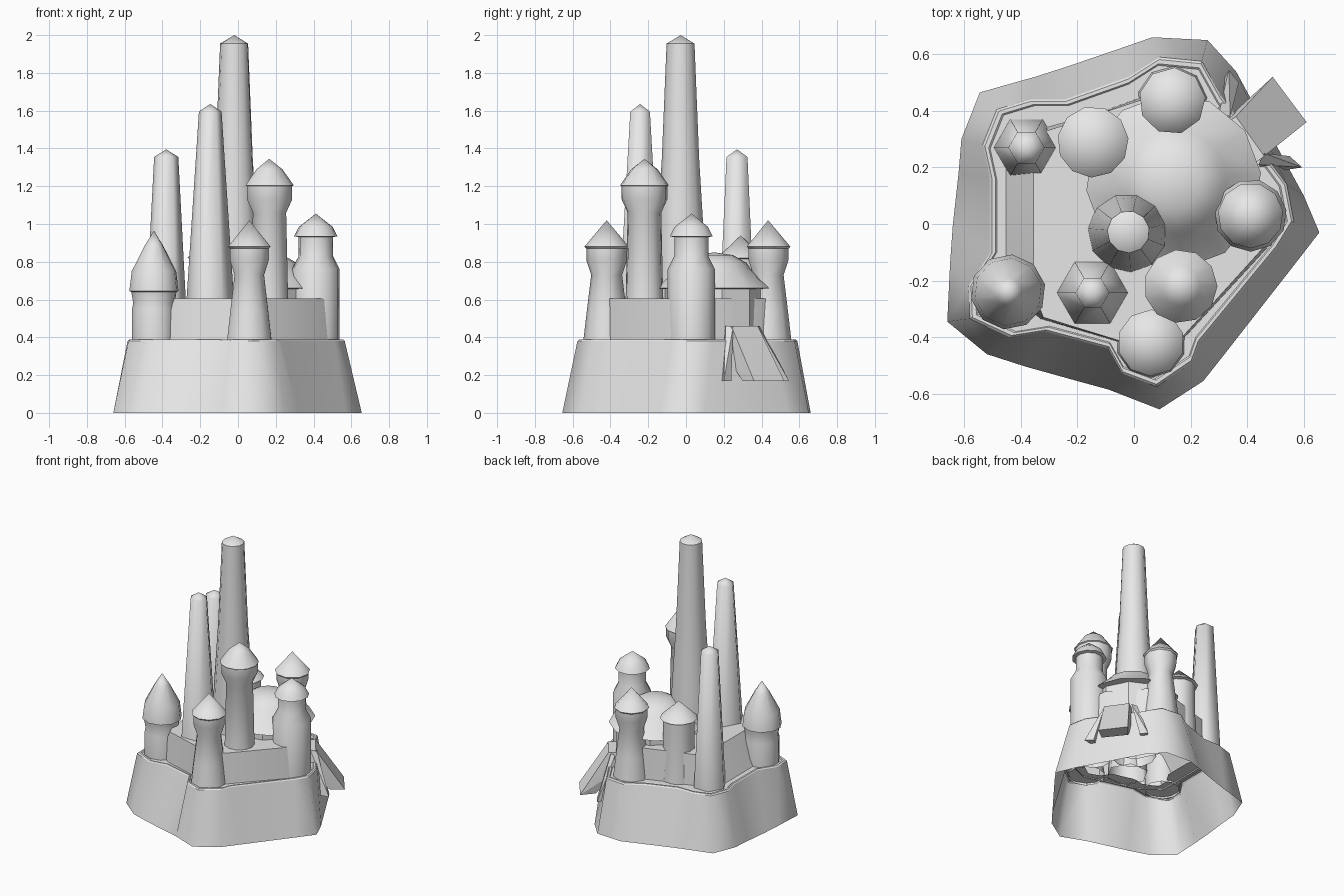
import bpy
import bmesh
from math import cos, sin, pi, radians
from mathutils import Vector

cube = bpy.data.objects.get("Cube")
if cube:
    bpy.data.objects.remove(cube, do_unlink=True)

stone = bpy.data.materials.new("pale_grey_stone")
stone.use_nodes = True
grey = (0.8, 0.8, 0.8, 1)
stone.diffuse_color = grey
stone.node_tree.nodes["Principled BSDF"].inputs["Base Color"].default_value = grey


def finish(name, bm, sharp_angle=35):
    """Turn a bmesh into a shaded, coloured object."""
    bmesh.ops.recalc_face_normals(bm, faces=bm.faces)
    mesh = bpy.data.meshes.new(name)
    bm.to_mesh(mesh)
    bm.free()
    mesh.materials.append(stone)
    part = bpy.data.objects.new(name, mesh)
    bpy.context.collection.objects.link(part)
    bpy.ops.object.select_all(action="DESELECT")
    part.select_set(True)
    bpy.context.view_layer.objects.active = part
    bpy.ops.object.shade_smooth_by_angle(angle=radians(sharp_angle))
    return part


def loft(name, rings, cap_top=False, sharp_angle=35):
    """Skin equal-sized rings of points, open at the bottom."""
    bm = bmesh.new()
    loops = [[bm.verts.new(p) for p in ring] for ring in rings]
    count = len(loops[0])
    for low, high in zip(loops, loops[1:]):
        for i in range(count):
            j = (i + 1) % count
            bm.faces.new((low[i], low[j], high[j], high[i]))
    if cap_top:
        bm.faces.new(loops[-1])
    return finish(name, bm, sharp_angle)


def turned(name, centre, profile, sides, peak, turn=0.0, sharp_angle=42):
    """Turn a (radius, height) profile and close it with a pointed tip."""
    bm = bmesh.new()
    x, y = centre
    loops = []
    for radius, z in profile:
        loops.append([bm.verts.new((x + radius * cos(turn + 2 * pi * i / sides),
                                    y + radius * sin(turn + 2 * pi * i / sides), z))
                      for i in range(sides)])
    tip = bm.verts.new((x, y, peak))
    for i in range(sides):
        j = (i + 1) % sides
        for low, high in zip(loops, loops[1:]):
            bm.faces.new((low[i], low[j], high[j], high[i]))
        bm.faces.new((loops[-1][i], loops[-1][j], tip))
    return finish(name, bm, sharp_angle)


def solid(name, points):
    """Convex solid around a few corner points."""
    bm = bmesh.new()
    verts = [bm.verts.new(p) for p in points]
    bmesh.ops.convex_hull(bm, input=verts)
    bmesh.ops.dissolve_limit(bm, angle_limit=0.02, verts=bm.verts, edges=bm.edges)
    return finish(name, bm, 10)


def at_height(points, z, inset=0.0):
    return [Vector((x * (1 - inset), y * (1 - inset), z)) for x, y in points]


# Rock base: rim outline and matching foot outline
rim = [(.09, .59), (.24, .575), (.31, .45), (.54, .14), (.565, .01), (.51, -.08),
       (.23, -.42), (.205, -.49), (.08, -.575), (-.04, -.53), (-.09, -.44),
       (-.315, -.38), (-.44, -.4), (-.58, -.335), (-.585, -.22), (-.51, -.105),
       (-.51, .165), (-.535, .28), (-.485, .405), (-.37, .44), (-.245, .44), (-.02, .52)]
foot = [(.065, .66), (.26, .65), (.36, .54), (.6, .1), (.655, -.03), (.57, -.14),
        (.32, -.46), (.245, -.555), (.09, -.655), (-.09, -.585), (-.2, -.555),
        (-.38, -.505), (-.52, -.46), (-.66, -.345), (-.65, -.14), (-.64, 0),
        (-.62, .18), (-.61, .3), (-.545, .465), (-.35, .52), (-.24, .555), (-.05, .62)]
loft("rock_base", [at_height(foot, 0), at_height(rim, .38)], sharp_angle=80)
loft("base_rim", [at_height(rim, .38), at_height(rim, .388, .015),
                  at_height(rim, .388, .04), at_height(rim, .383, .05),
                  at_height(rim, .383, .3)], sharp_angle=20)

# Inner terrace, its west wall leaning inwards
wall_foot = [(-.455, .27), (-.455, -.24), (-.33, -.335), (-.06, -.415), (.06, -.45),
             (.18, -.4), (.475, -.08), (.43, .2), (.2, .46), (.06, .46), (-.15, .385),
             (-.39, .32)]
wall_top = [(-.355, .27), (-.355, -.24), (-.32, -.33), (-.06, -.41), (.06, -.44),
            (.175, -.395), (.465, -.075), (.42, .2), (.2, .45), (.06, .45), (-.15, .38),
            (-.37, .31)]
loft("terrace", [at_height(wall_foot, .375), at_height(wall_top, .605)], True, 35)

# Tall tapering spires
turned("great_spire", (-.02, -.028),
       [(.15, .38), (.142, .62), (.125, .95), (.1, 1.35), (.075, 1.955)], 11, 2.0, .2)
turned("front_spire", (-.147, -.243), [(.14, .38), (.06, 1.595)], 6, 1.635, 0, 65)
turned("west_spire", (-.38, .27), [(.115, .38), (.064, 1.355)], 6, 1.395, 0, 65)

# Twin flared towers at the front and back
flared = [(.125, .37), (.105, .54), (.082, .73), (.108, .81), (.108, .87), (.118, .88)]
turned("front_tower", (.06, -.42), flared, 10, 1.02, .3)
turned("back_tower", (.135, .435), flared, 9, 1.02, .1)

# East tower with a stepped neck
turned("east_tower", (.412, .03),
       [(.128, .37), (.128, .76), (.092, .83), (.092, .93), (.116, .935), (.09, .985)],
       11, 1.055, .15)

# Tall bulb-headed tower
turned("bulb_tower", (.165, -.22),
       [(.115, .37), (.1, .62), (.09, 1.06), (.122, 1.13), (.122, 1.2), (.13, 1.205),
        (.07, 1.29)], 11, 1.345)

# Squat corner tower with a tall cap
turned("corner_tower", (-.445, -.24),
       [(.118, .37), (.118, .55), (.112, .58), (.122, .64), (.133, .645), (.12, .75),
        (.05, .885)], 10, .965, .2)

# Rear turret, half sunk in the terrace wall
turned("rear_turret", (-.145, .29),
       [(.12, .38), (.105, .62), (.105, .815), (.126, .82)], 11, .94, .1)

# Domed hall: faceted drum, skirt roof and low dome
turned("hall_drum", (.14, .15), [(.265, .37), (.265, .66)], 10, .67, .15, 20)
turned("hall_roof", (.14, .15),
       [(.25, .655), (.31, .66), (.19, .765), (.17, .795), (.1, .835)], 12, .85, .1)

# Steep entrance ramp with two slim side wings
solid("entrance_ramp", [(.36, .38, .46), (.46, .24, .46), (.25, .3, .46), (.36, .16, .46),
                        (.25, .3, .38), (.36, .16, .38),
                        (.49, .52, .17), (.61, .36, .17), (.42, .44, .17), (.53, .3, .17)])
solid("left_ramp_wing", [(.3, .39, .46), (.34, .38, .46), (.335, .545, .17),
                         (.37, .5, .17), (.27, .42, .17)])
solid("right_ramp_wing", [(.46, .25, .46), (.44, .21, .46), (.595, .2, .17),
                          (.55, .24, .17), (.46, .18, .17)])
